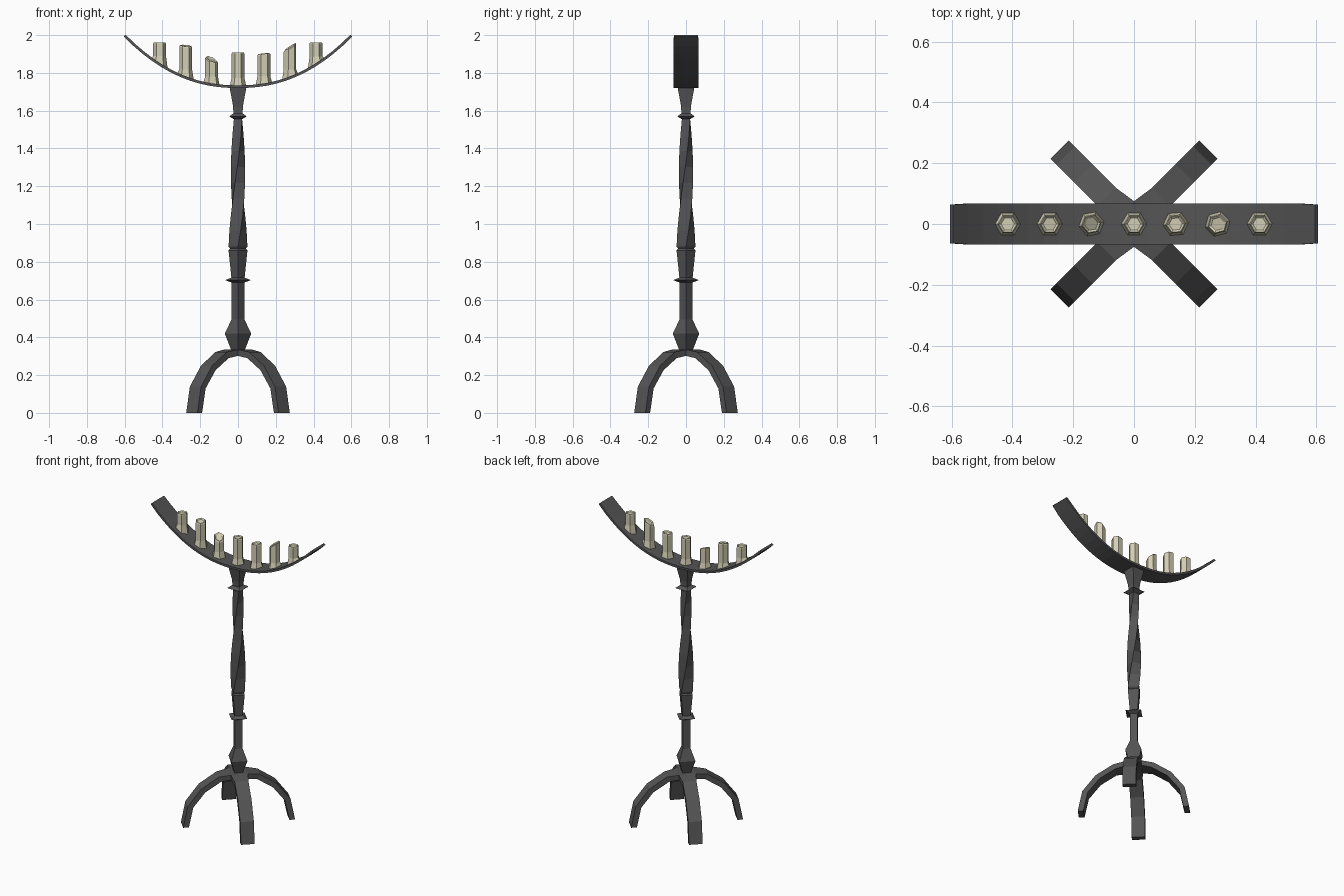
import bpy, bmesh, math

if "Cube" in bpy.data.objects:
    bpy.data.objects.remove(bpy.data.objects["Cube"])


def material(name, rgb):
    m = bpy.data.materials.new(name)
    m.diffuse_color = (*rgb, 1)
    m.use_nodes = True
    m.node_tree.nodes["Principled BSDF"].inputs["Base Color"].default_value = m.diffuse_color
    return m


IRON = material("dark iron", (0.09, 0.09, 0.09))
WAX = material("ivory wax", (0.65, 0.62, 0.46))


def loft(name, rings, mat):
    """Skin a list of equal-length point rings and cap both ends."""
    bm = bmesh.new()
    vs = [[bm.verts.new(p) for p in r] for r in rings]
    n = len(vs[0])
    for a, b in zip(vs, vs[1:]):
        for i in range(n):
            j = (i + 1) % n
            bm.faces.new((a[i], a[j], b[j], b[i]))
    bm.faces.new(vs[0][::-1])
    bm.faces.new(vs[-1])
    bmesh.ops.recalc_face_normals(bm, faces=bm.faces)
    me = bpy.data.meshes.new(name)
    bm.to_mesh(me)
    bm.free()
    me.materials.append(mat)
    ob = bpy.data.objects.new(name, me)
    bpy.context.collection.objects.link(ob)
    return ob


def polygon(n, r, z, angle, x=0, tilt=(0, 0)):
    pts = []
    for i in range(n):
        a = math.radians(angle) + math.tau * i / n
        dx, dy = r * math.cos(a), r * math.sin(a)
        pts.append((x + dx, dy, z + tilt[0] * dx + tilt[1] * dy))
    return pts


# Crossed leg arches: outer s, outer z, inner s, inner z, half width
HALF = [(0.346, 0, 0.311, 0, 0.042), (0.318, 0.14, 0.284, 0.13, 0.042),
        (0.235, 0.25, 0.21, 0.226, 0.042), (0.127, 0.322, 0.112, 0.29, 0.042),
        (0.053, 0.335, 0.045, 0.303, 0.053)]
arch = HALF + [(-a, b, -c, d, w) for a, b, c, d, w in reversed(HALF)]
for k, name in enumerate(("leg_arch_a", "leg_arch_b")):
    rings = [[(a, -w, b), (a, w, b), (c, w, d), (c, -w, d)] for a, b, c, d, w in arch]
    ob = loft(name, rings, IRON)
    ob.rotation_euler.z = math.radians(45 + 90 * k)

# Square forged stem: height, corner radius, rotation
stem = [(0.305, 0.035, 0), (0.335, 0.037, 0), (0.42, 0.07, 0), (0.495, 0.034, 0),
        (0.69, 0.034, 0), (0.703, 0.068, 0), (0.716, 0.035, 0), (0.86, 0.05, 0),
        (0.869, 0.041, 0)]
STEPS = 8
for i in range(STEPS + 1):  # twisted length
    t = i / STEPS
    stem.append((0.88 + 0.675 * t, 0.05 - 0.019 * t, 135 * t))
stem += [(1.57, 0.066, 135), (1.585, 0.035, 135), (1.62, 0.036, 135),
         (1.69, 0.054, 135), (1.728, 0.064, 135)]
loft("stem", [polygon(4, r, z, a) for z, r, a in stem], IRON)


# Curved candle tray
def tray_z(x):
    return 1.72 + 0.272 * (abs(x) / 0.605) ** 2.25


rings = []
N = 24
for i in range(N + 1):
    x = -0.605 + 1.21 * i / N
    slope = (tray_z(x + 0.001) - tray_z(x - 0.001)) / 0.002
    k = 0.014 / math.hypot(1, slope)
    xt, zt = x - slope * k, tray_z(x) + k
    w = 0.067 if 0 < i < N else 0.064
    rings.append([(x, -w, tray_z(x)), (x, w, tray_z(x)), (xt, w, zt), (xt, -w, zt)])
loft("candle_tray", rings, IRON)

# Hexagonal candles with spread bases: x, top height, top slope, rotation
CANDLES = [(-0.415, 1.962, (0, 0), 0), (-0.277, 1.944, (-0.1, 0.15), 0),
           (-0.14, 1.872, (-0.45, 0.4), 10), (0, 1.908, (0, 0), 0),
           (0.137, 1.902, (0.1, 0.05), 5), (0.275, 1.938, (0.65, 0.15), 15),
           (0.413, 1.962, (0, 0), 0)]
for i, (x, top, tilt, rot) in enumerate(CANDLES):
    base = tray_z(x) + 0.012
    slope = (tray_z(x + 0.01) - tray_z(x - 0.01)) / 0.02
    rings = [polygon(6, 0.042, base - 0.006, rot, x, (slope, 0)),
             polygon(6, 0.042, base + 0.006, rot, x, (slope, 0)),
             polygon(6, 0.034, base + 0.04, rot, x),
             polygon(6, 0.034, top - 0.006, rot, x, tilt),
             polygon(6, 0.030, top, rot, x, tilt),
             polygon(6, 0.022, top - 0.006, rot, x, tilt)]
    loft(f"candle_{i + 1}", rings, WAX)
